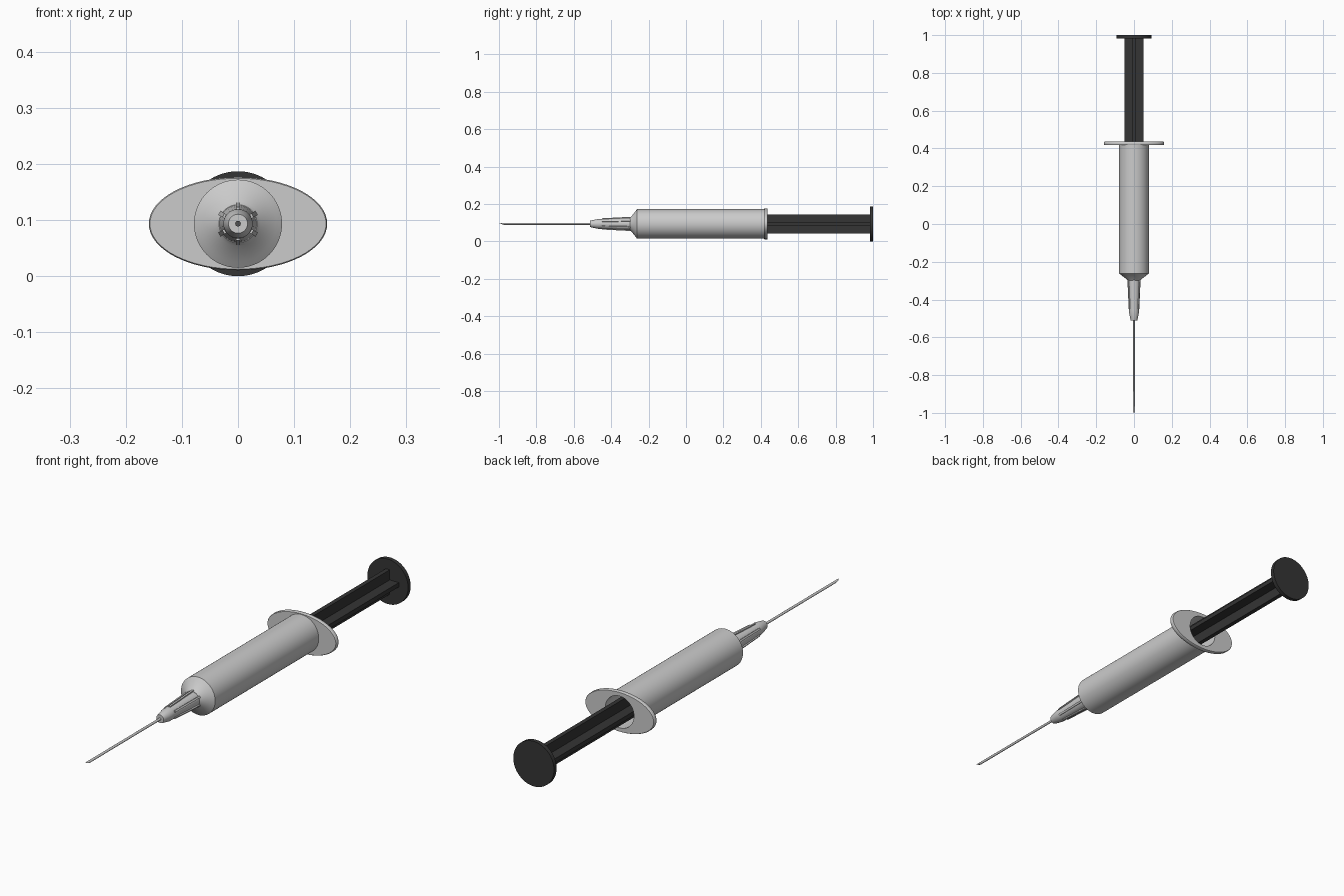
import bpy, bmesh, math

if "Cube" in bpy.data.objects:
    bpy.data.objects.remove(bpy.data.objects["Cube"])

ZC = 0.0935  # height of the long axis

dark = bpy.data.materials.new("dark_plastic")
dark.diffuse_color = (0.035, 0.035, 0.035, 1)
dark.use_nodes = True
dark.node_tree.nodes["Principled BSDF"].inputs["Base Color"].default_value = dark.diffuse_color


def finish(name, bm, mat=None, angle=35):
    bmesh.ops.remove_doubles(bm, verts=bm.verts, dist=1e-5)
    bmesh.ops.recalc_face_normals(bm, faces=bm.faces)
    me = bpy.data.meshes.new(name)
    bm.to_mesh(me)
    bm.free()
    ob = bpy.data.objects.new(name, me)
    bpy.context.collection.objects.link(ob)
    if mat:
        me.materials.append(mat)
    bpy.ops.object.select_all(action='DESELECT')
    ob.select_set(True)
    bpy.context.view_layer.objects.active = ob
    bpy.ops.object.shade_smooth_by_angle(angle=math.radians(angle))
    return ob


def lathe(name, rows, n=64, mat=None, loop=False, angle=35):
    """Rings (y, half width, half height) joined along the y axis."""
    bm = bmesh.new()
    rings = []
    for y, rx, rz in rows:
        rings.append([bm.verts.new((rx * math.cos(2 * math.pi * i / n), y,
                                    ZC + rz * math.sin(2 * math.pi * i / n)))
                      for i in range(n)])
    pairs = list(zip(rings, rings[1:]))
    if loop:
        pairs.append((rings[-1], rings[0]))
    else:
        bm.faces.new(rings[0])
        bm.faces.new(rings[-1])
    for a, b in pairs:
        for i in range(n):
            j = (i + 1) % n
            bm.faces.new((a[i], a[j], b[j], b[i]))
    return finish(name, bm, mat, angle)


# Hollow barrel with tapered shoulder and oval finger flange
lathe("barrel", [
    (-0.300, 0.034, 0.034), (-0.292, 0.040, 0.040), (-0.270, 0.068, 0.068),
    (-0.262, 0.0785, 0.0785), (0.418, 0.0785, 0.0785),
    (0.418, 0.157, 0.081), (0.421, 0.159, 0.083), (0.433, 0.159, 0.083),
    (0.436, 0.157, 0.081), (0.436, 0.066, 0.066), (-0.255, 0.066, 0.066),
    (-0.285, 0.020, 0.020), (-0.300, 0.020, 0.020)], loop=True)

# Needle hub
lathe("needle_hub", [(y, r, r) for y, r in [
    (-0.285, 0.033), (-0.300, 0.033), (-0.455, 0.026), (-0.470, 0.026),
    (-0.505, 0.019), (-0.512, 0.017)]], n=32)

# Six grip ribs around the hub
bm = bmesh.new()
for k in range(6):
    a = math.radians(30 + 60 * k)
    c, s = math.cos(a), math.sin(a)
    vs = []
    for y, top in ((-0.296, 0.038), (-0.450, 0.030)):
        for r, w in ((0.015, -0.004), (top, -0.004), (top, 0.004), (0.015, 0.004)):
            vs.append(bm.verts.new((r * c - w * s, y, ZC + r * s + w * c)))
    bm.faces.new(vs[:4])
    bm.faces.new(vs[4:])
    for i in range(4):
        j = (i + 1) % 4
        bm.faces.new((vs[i], vs[j], vs[j + 4], vs[i + 4]))
finish("hub_ribs", bm)

# Needle with slanted tip
needle = lathe("needle", [(-1.0, 0.005, 0.005), (-0.50, 0.005, 0.005)], n=16)
for v in needle.data.vertices:
    if v.co.y < -0.99:
        v.co.y = -1.0 + (ZC + 0.005 - v.co.z) * 2.5

# Plunger rod with a cross-shaped section
W, T = 0.051, 0.009
cross = [(T, T), (T, W), (-T, W), (-T, T), (-W, T), (-W, -T),
         (-T, -T), (-T, -W), (T, -W), (T, -T), (W, -T), (W, T)]
bm = bmesh.new()
face = bm.faces.new([bm.verts.new((x, 0.30, ZC + z)) for x, z in cross])
ext = bmesh.ops.extrude_face_region(bm, geom=[face], use_keep_orig=True)
for e in ext["geom"]:
    if isinstance(e, bmesh.types.BMVert):
        e.co.y = 0.988
finish("plunger_rod", bm, dark)

# Thumb rest and inner stopper
lathe("thumb_rest", [(0.983, 0.0935, 0.0935), (1.0, 0.0935, 0.0935)], mat=dark)
lathe("stopper", [(0.23, 0.02, 0.02), (0.25, 0.064, 0.064), (0.31, 0.064, 0.064)], mat=dark)
